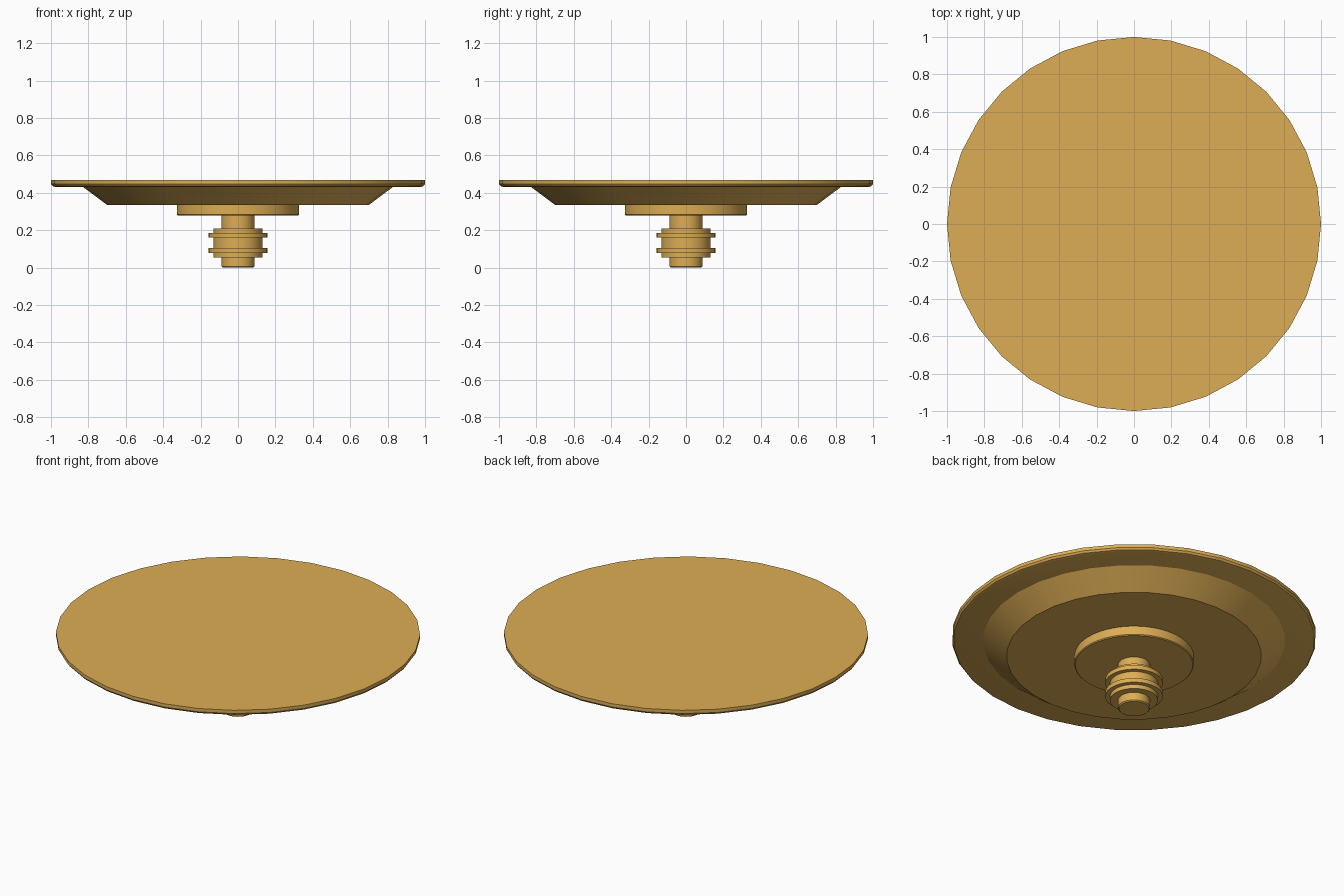
import bpy
import bmesh
import math

if "Cube" in bpy.data.objects:
    bpy.data.objects.remove(bpy.data.objects["Cube"])

mat = bpy.data.materials.new("warm_brass")
mat.diffuse_color = (0.72, 0.42, 0.09, 1)
mat.use_nodes = True
mat.node_tree.nodes["Principled BSDF"].inputs["Base Color"].default_value = mat.diffuse_color


def lathe(name, profile, sides):
    """Closed solid turned around z from (radius, height) points, bottom to top."""
    bm = bmesh.new()
    rings = []
    for r, z in profile:
        rings.append([bm.verts.new((r * math.cos(2 * math.pi * i / sides),
                                    r * math.sin(2 * math.pi * i / sides), z))
                      for i in range(sides)])
    for low, high in zip(rings, rings[1:]):
        for i in range(sides):
            j = (i + 1) % sides
            bm.faces.new((low[i], low[j], high[j], high[i]))
    bm.faces.new(rings[0][::-1])
    bm.faces.new(rings[-1])
    mesh = bpy.data.meshes.new(name)
    bm.to_mesh(mesh)
    bm.free()
    obj = bpy.data.objects.new(name, mesh)
    bpy.context.collection.objects.link(obj)
    obj.data.materials.append(mat)
    bpy.ops.object.select_all(action='DESELECT')
    obj.select_set(True)
    bpy.context.view_layer.objects.active = obj
    bpy.ops.object.shade_smooth_by_angle(angle=math.radians(30))
    return obj


# Flat top plate with a softened lower rim
lathe("top_plate", [(0.98, 0.432), (0.992, 0.436), (1.0, 0.447), (1.0, 0.467)], 32)

# Tapered dish under the plate
lathe("tapered_base", [(0.70, 0.335), (0.83, 0.432)], 32)

# Hub disc
lathe("hub", [(0.322, 0.278), (0.327, 0.283), (0.327, 0.335)], 64)

# Central stem
lathe("stem", [(0.082, 0.0), (0.088, 0.006), (0.088, 0.278)], 32)

# Sleeve around the stem
lathe("sleeve", [(0.132, 0.053), (0.132, 0.21)], 32)

# Two raised rings on the sleeve
for name, z in (("lower_ring", 0.078), ("upper_ring", 0.16)):
    lathe(name, [(0.158, z), (0.158, z + 0.026)], 32)
